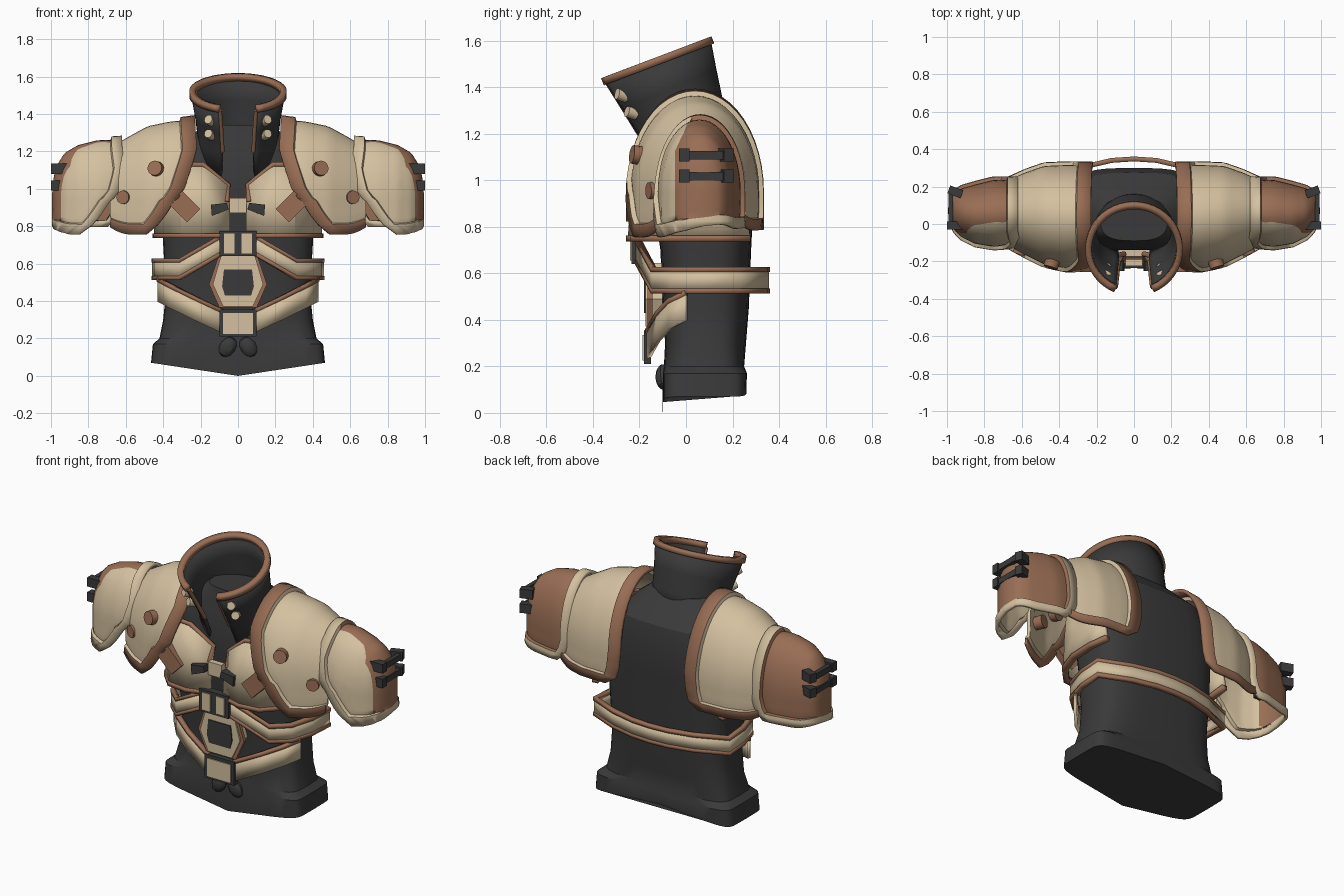
import bpy, bmesh, math
from mathutils import Vector, Matrix

cube = bpy.data.objects.get("Cube")
if cube:
    bpy.data.objects.remove(cube)


def material(name, rgb):
    m = bpy.data.materials.new(name)
    m.use_nodes = True
    m.diffuse_color = (*rgb, 1)
    m.node_tree.nodes["Principled BSDF"].inputs["Base Color"].default_value = (*rgb, 1)
    return m


CREAM = material("cream_plate", (0.66, 0.53, 0.35))
BROWN = material("brown_leather", (0.32, 0.155, 0.09))
DARK = material("dark_cloth", (0.042, 0.042, 0.042))
made = []


def finish(name, bm, mats, mirror=True, solid=0):
    me = bpy.data.meshes.new(name)
    bmesh.ops.recalc_face_normals(bm, faces=bm.faces)
    bm.to_mesh(me)
    bm.free()
    ob = bpy.data.objects.new(name, me)
    bpy.context.collection.objects.link(ob)
    for m in mats:
        me.materials.append(m)
    if mirror:
        ob.modifiers.new("Mirror", 'MIRROR')
    if solid:
        s = ob.modifiers.new("Solidify", 'SOLIDIFY')
        s.thickness, s.offset = solid, 0
    made.append(ob)


def interp(x, table):
    """Linear lookup in rows of (key, value, ...)."""
    if x <= table[0][0]:
        return table[0][1:]
    for a, b in zip(table, table[1:]):
        if x <= b[0]:
            f = (x - a[0]) / (b[0] - a[0])
            return [p + (q - p) * f for p, q in zip(a[1:], b[1:])]
    return table[-1][1:]


def grid(bm, rows, closed=False):
    vs = [[bm.verts.new(p) for p in r] for r in rows]
    n = len(vs[0])
    for r, s in zip(vs, vs[1:]):
        for j in range(n if closed else n - 1):
            k = (j + 1) % n
            bm.faces.new((r[j], r[k], s[k], s[j]))
    return vs


def strap(name, path, h, thick, mat, shift=0):
    bm = bmesh.new()
    grid(bm, [[(x, y, z + shift + d) for x, y, z in path] for d in (-h / 2, h / 2)])
    finish(name, bm, [mat], solid=thick)


def prism(name, pts, y0, y1, mat, mirror=False):
    bm = bmesh.new()
    f = bm.faces.new([bm.verts.new((x, y0, z)) for x, z in pts])
    ext = bmesh.ops.extrude_face_region(bm, geom=[f])
    for v in ext["geom"]:
        if isinstance(v, bmesh.types.BMVert):
            v.co.y = y1
    finish(name, bm, [mat], mirror)


def rect(x0, x1, z0, z1):
    return [(x0, z0), (x1, z0), (x1, z1), (x0, z1)]


def box(name, loc, size, mat, rot=Matrix()):
    bm = bmesh.new()
    m = Matrix.Translation(loc) @ rot @ Matrix.Diagonal((*size, 1))
    bmesh.ops.create_cube(bm, size=1, matrix=m)
    finish(name, bm, [mat])


def stud(name, loc, axis, r, depth, mat):
    bm = bmesh.new()
    m = Matrix.Translation(loc) @ Vector(axis).to_track_quat('Z', 'Y').to_matrix().to_4x4()
    bmesh.ops.create_cone(bm, cap_ends=True, segments=14, radius1=r, radius2=r * 0.9, depth=depth, matrix=m)
    finish(name, bm, [mat])


def tube(name, pts, r, mat):
    cu = bpy.data.curves.new(name, 'CURVE')
    cu.dimensions, cu.bevel_depth, cu.bevel_resolution = '3D', r, 1
    cu.use_fill_caps = True
    sp = cu.splines.new('POLY')
    sp.points.add(len(pts) - 1)
    for p, q in zip(sp.points, pts):
        p.co = (*q, 1)
    cu.materials.append(mat)
    ob = bpy.data.objects.new(name, cu)
    bpy.context.collection.objects.link(ob)
    ob.modifiers.new("Mirror", 'MIRROR')


# Torso: lofted sections of (z, half width, front y, back y, corner roundness)
sections = [(.07, .465, -.10, .26, .25), (.17, .455, -.10, .262, .25), (.2, .42, -.095, .25, .45),
            (.3, .40, -.09, .258, .58), (.45, .385, -.1, .27, .6), (.7, .40, -.11, .28, .6),
            (.9, .41, -.14, .29, .62), (1.08, .37, -.14, .3, .62), (1.2, .33, -.12, .275, .62),
            (1.28, .26, -.1, .2, .7), (1.34, .18, -.09, .14, .7)]
bm = bmesh.new()
rows = []
for i, (z, rx, yf, yb, e) in enumerate(sections):
    row = []
    for k in range(32):
        a = math.tau * k / 32
        c, s = math.cos(a), math.sin(a)
        x = rx * math.copysign(abs(c) ** e, c) if k % 16 != 8 else 0
        y = (yf + yb) / 2 + ((yb - yf) / 2 * math.copysign(abs(s) ** e, s) if k % 16 else 0)
        dip = (1 - abs(x) / rx) * (.07 if s < 0 else -.035) if i == 0 else 0
        row.append((x, y, z - dip))
    rows.append(row)
vs = grid(bm, rows, True)
bm.faces.new(vs[0])
bm.faces.new(vs[-1])
finish("torso", bm, [DARK], False)

# Collar: tilted open rings of (front y, front z, back y, back z, half width)
rings = [(-.14, 1.04, .16, 1.24, .22), (-.215, 1.19, .145, 1.36, .205), (-.285, 1.3, .12, 1.48, .22),
         (-.357, 1.412, .10, 1.585, .24)]


def ring(r, grow=0.0, rise=0.0):
    yf, zf, yb, zb, rx = r
    out = []
    for k in range(21):
        a = math.radians(24 + 156 * k / 20)
        c = math.cos(a)
        out.append((0 if k == 20 else (rx + grow) * math.sin(a),
                    (yf + yb) / 2 + ((yf - yb) / 2 - grow) * c - rise * .37,
                    (zf + zb) / 2 + ((zf - zb) / 2 - grow * .4) * c + rise * .93))
    return out


bm = bmesh.new()
grid(bm, [ring(r) for r in rings])
finish("collar", bm, [DARK], solid=.02)
bm = bmesh.new()
grid(bm, [ring(rings[-1], .004, d) for d in (-.005, .028)])
finish("collar_rim", bm, [BROWN], solid=.034)
tube("collar_front_trim", [ring(r)[0] for r in rings[1:]], .012, BROWN)
for y, z in ((-.277, 1.365), (-.235, 1.29)):
    stud("collar_stud", (.15, y, z), (.5, -1, .3), .026, .045, CREAM)


# Shoulder armour: arched shells with a raised border
def shell(name, stations, bottom, front_edge, back_edge, rim, rule, cuts=()):
    spring = .95
    legs = (0, .045, .05, .08, .11, .14, .16)
    profile = [(0, d) for d in legs] + [(math.pi * k / 24, None) for k in range(25)]
    profile += [(math.pi, d) for d in reversed(legs)]
    low, slope, lift = bottom
    xout, rows = stations[-1][0], []
    for i, (a, leg) in enumerate(profile):
        h = spring + .42 * math.sin(a) if leg is None else low + leg
        xin = interp(h, front_edge if a < math.pi / 2 else back_edge)[0]
        start = xin + rim + .006
        row = []
        for j in range(20):
            s = 1 - (1 - (j - 2) / 17) ** 1.6 if j > 1 else 0
            x = (xin, xin + rim)[j] if j < 2 else start + (xout - start) * s
            y0, y1, top = interp(x, stations)
            ry = (y1 - y0) / 2
            border = j < 2 or i < 2 or i > len(profile) - 3
            b = .02 * min(1, ry / .1) if border else 0
            y = (y0 + y1) / 2 - (ry + b) * math.cos(a)
            if leg is None:
                z = spring + (top - spring + b) * math.sin(a)
            else:
                base = low + slope * max(0, y) + lift * max(0, (x - xout + .12) / .12) ** 2
                z = base + leg * (.945 - base) / .17
            row.append((x, y, z))
        rows.append(row)
    bm = bmesh.new()
    grid(bm, rows)
    for n, f in enumerate(bm.faces):
        i, j = divmod(n, 19)
        f.material_index = int(j < 1 or i < 1 or i > len(profile) - 3)
    bmesh.ops.remove_doubles(bm, verts=bm.verts, dist=.001)
    for co, no in cuts:
        bmesh.ops.bisect_plane(bm, geom=bm.verts[:] + bm.edges[:] + bm.faces[:], plane_co=co, plane_no=no)
    for f in bm.faces:
        f.material_index = rule(f.calc_center_median(), f.material_index)
    finish(name, bm, [CREAM, BROWN], solid=.02)


shell("shoulder_plate", [(.22, -.225, .305, 1.365), (.36, -.23, .305, 1.35), (.48, -.205, .3, 1.325),
                         (.58, -.155, .265, 1.27), (.68, -.1, .22, 1.21)], (.755, .1, .04),
      [(.75, .5), (.79, .44), (.85, .385), (1, .285), (1.2, .22), (1.36, .23)],
      [(.75, .32), (.8, .25), (.87, .23), (1, .22), (1.36, .23)], .07, lambda c, edge: edge)
# The brown arm panel is bounded by three planes
panel = [(Vector((0, -.04, 0)), Vector((0, 1, 0))), (Vector((0, -.04, 1.12)), Vector((0, 1, -.45))),
         (Vector((0, 0, .825)), Vector((0, 0, 1)))]
shell("arm_plate", [(.6, -.1, .225, 1.255), (.75, -.112, .225, 1.25), (.85, -.095, .2, 1.225), (.92, -.06, .18, 1.185),
                    (.96, -.02, .155, 1.12), (.978, .025, .13, 1.05), (.985, .07, .07, .955)], (.755, .17, .035),
      [(.75, .86), (.78, .8), (.84, .74), (.92, .68), (1, .635), (1.15, .605), (1.3, .62)],
      [(.75, .7), (.82, .64), (.9, .62), (1.3, .62)], .05,
      lambda c, edge: int(not edge and all(no.dot(c - co) > 0 for co, no in panel)), panel)

# Arm clasps and shoulder studs
for z in (1.108, 1.018):
    box("arm_clasp_bar", (.98, .08, z), (.025, .16, .036), DARK)
    box("arm_clasp_front", (.945, -.008, z), (.11, .045, .055), DARK)
    box("arm_clasp_back", (.955, .172, z), (.075, .045, .055), DARK, Matrix.Rotation(.35, 4, 'Z'))
stud("shoulder_stud_upper", (.433, -.19, 1.105), (.3, -1, .15), .044, .09, BROWN)
stud("shoulder_stud_lower", (.6, -.12, .955), (.4, -1, 0), .04, .09, BROWN)

# Chest plate wrapping round to the sides: (x, y, top z)
plan = [(.045, -.2, 1.02), (.18, -.24, 1.13), (.3, -.225, 1.13), (.39, -.13, 1.1), (.435, 0, 1.0),
        (.44, .15, .95), (.425, .275, .95)]
bm = bmesh.new()
grid(bm, [[(x, y * (1 - .22 * f * f), .755 + (t - .755) * f) for x, y, t in plan] for f in (0, .5, 1)])
finish("chest_plate", bm, [CREAM], solid=.02)
strap("chest_bottom_trim", [(0, -.2, .75)] + [(x, y, .75) for x, y, t in plan], .025, .035, BROWN)
tube("chest_edge_trim", [(.06, -.19, .93)] + [(x + .008, y * .8, t) for x, y, t in plan[:3]], .014, BROWN)
box("chest_patch", (.285, -.235, .905), (.1, .045, .135), BROWN, Matrix.Rotation(math.pi / 4, 4, 'Y'))
prism("chest_clasp", rect(-.045, .045, .87, .95), -.225, -.19, CREAM)
prism("chest_clasp_end", [(.05, .89), (.14, .855), (.145, .915), (.06, .925)], -.25, -.2, DARK, True)

# Straps around the waist
upper = [(.07, -.215, .71), (.31, -.14, .57), (.4, -.06, .57), (.44, .08, .57), (.452, .23, .57),
         (.27, .305, .57), (.12, .34, .57), (0, .348, .57)]
lower = [(.08, -.165, .285), (.25, -.12, .365), (.36, -.07, .42), (.425, 0, .455)]
strap("waist_strap", upper, .09, .018, CREAM)
for d in (-.046, .046):
    strap("waist_strap_trim", upper, .022, .026, BROWN, d)
strap("hip_strap", lower, .115, .018, CREAM)
strap("hip_strap_trim", lower, .022, .026, BROWN, .06)

# Centre buckles
prism("upper_buckle", rect(-.1, .1, .64, .775), -.235, -.19, DARK)
prism("upper_buckle_inlay", rect(.02, .075, .655, .76), -.241, -.233, CREAM, True)


def hexagon(top, mid, low, z0, z1):
    return [(-low, z0), (low, z0), (mid, .49), (top, z1), (-top, z1), (-mid, .49)]


prism("belly_plate_border", hexagon(.105, .155, .1, .365, .64), -.165, -.145, BROWN)
prism("belly_plate", hexagon(.09, .135, .08, .372, .645), -.175, -.1, CREAM)
prism("belly_plate_centre", [(-.07, .43), (.07, .43), (.085, .48), (.075, .57), (-.075, .57), (-.085, .48)],
      -.181, -.173, DARK)
prism("lower_buckle", rect(-.1, .1, .21, .355), -.18, -.15, DARK)
prism("lower_buckle_inlay", rect(-.08, .08, .225, .335), -.186, -.178, CREAM)

# Tie knot loops under the lower buckle
bm = bmesh.new()
m = Matrix.Translation((.055, -.1, .155)) @ Matrix.Rotation(-.6, 4, 'Y') @ Matrix.Diagonal((.045, .032, .058, 1))
bmesh.ops.create_uvsphere(bm, u_segments=10, v_segments=6, radius=1, matrix=m)
finish("tie_loop", bm, [DARK])

# Smooth shading with sharp edges kept
bpy.ops.object.select_all(action='DESELECT')
for ob in made:
    ob.select_set(True)
bpy.context.view_layer.objects.active = made[0]
bpy.ops.object.shade_smooth_by_angle(angle=math.radians(28))
